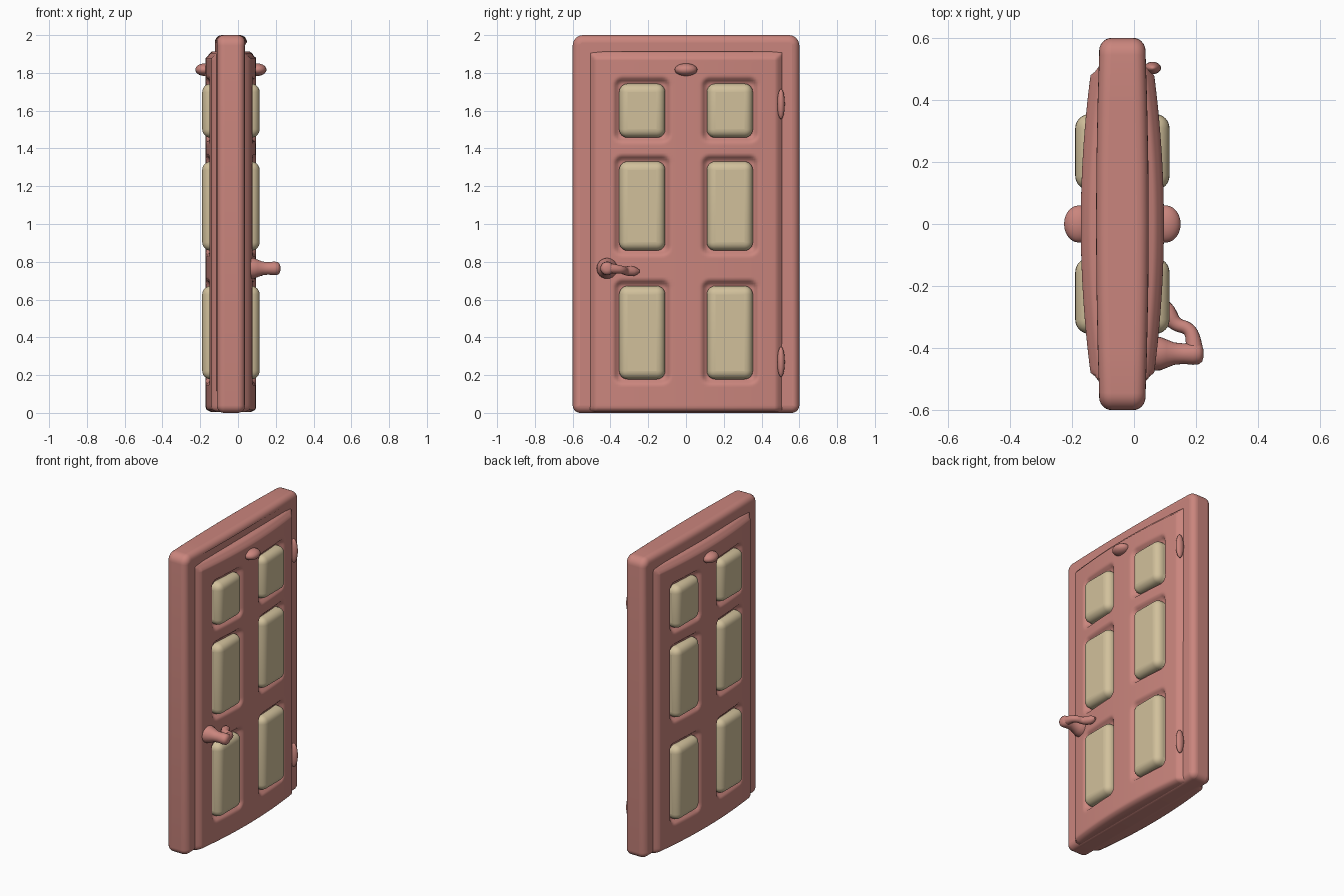
import bpy, bmesh, math
from mathutils import Matrix, Vector

if "Cube" in bpy.data.objects:
    bpy.data.objects.remove(bpy.data.objects["Cube"])

CX = -0.0375  # middle plane of the door thickness


def material(name, rgb):
    m = bpy.data.materials.new(name)
    m.diffuse_color = (*rgb, 1)
    m.use_nodes = True
    m.node_tree.nodes["Principled BSDF"].inputs["Base Color"].default_value = m.diffuse_color
    return m


PINK = material("dusty_pink", (0.59, 0.235, 0.205))
CREAM = material("cream_glass", (0.64, 0.53, 0.33))


def finish(name, bm, mat, angle=50):
    bmesh.ops.recalc_face_normals(bm, faces=bm.faces)
    me = bpy.data.meshes.new(name)
    bm.to_mesh(me)
    bm.free()
    me.materials.append(mat)
    me.shade_smooth()
    me.set_sharp_from_angle(angle=math.radians(angle))
    ob = bpy.data.objects.new(name, me)
    bpy.context.collection.objects.link(ob)
    return ob


def bevel(ob, width, segments):
    b = ob.modifiers.new("round", "BEVEL")
    b.width, b.segments = width, segments
    b.limit_method = "ANGLE"
    b.angle_limit = math.radians(50)


def ellipsoid(name, loc, radii):
    bm = bmesh.new()
    mat = Matrix.Translation(loc) @ Matrix.Diagonal((*radii, 1))
    bmesh.ops.create_uvsphere(bm, u_segments=24, v_segments=16, radius=1, matrix=mat)
    return finish(name, bm, PINK)


def smooth(t):
    t = max(0.0, min(1.0, t))
    return t * t * (3 - 2 * t)


# Frame: rounded outline, slightly thicker toward the middle
outline = []
for cy, cz, a0 in ((0.545, 0.04, -90), (0.545, 1.945, 0)):
    r = 0.04 if cz < 1 else 0.055
    cy = 0.6 - r
    outline += [(cy + r * math.cos(math.radians(a0 + k * 15)),
                 cz + r * math.sin(math.radians(a0 + k * 15))) for k in range(7)]
outline += [(y, 2.0) for y in (0.4, 0.2, 0.0)]
outline += [(-y, z) for y, z in reversed(outline[:-1])]
bm = bmesh.new()
rings = []
for s in (-1, 1):
    rings.append([bm.verts.new((CX + s * (0.073 + 0.012 * (1 - (y / 0.6) ** 2)), y, z))
                  for y, z in outline])
    bm.faces.new(rings[-1])
n = len(outline)
for i in range(n):
    j = (i + 1) % n
    bm.faces.new((rings[0][i], rings[0][j], rings[1][j], rings[1][i]))
bevel(finish("frame", bm, PINK), 0.038, 6)

# Window layout: centre height and half height of each row
ROWS = ((0.425, 0.247), (1.095, 0.236), (1.60, 0.143))
WY, WHY = 0.232, 0.122
LY, LZ = 0.515, 1.91


def rounded_rect(y, z, hy, hz, r):
    qy, qz = abs(y) - hy + r, abs(z) - hz + r
    return math.hypot(max(qy, 0), max(qz, 0)) + min(max(qy, qz), 0) - r


def leaf_half(y, z):
    h = 0.098 + 0.036 * (1 - (y / LY) ** 2)
    e = min(LY - abs(y), LZ - z)
    h -= 0.02 * (1 - smooth((e - 0.015) / 0.022))       # stepped border
    for cz, hz in ROWS:                                  # window recesses
        d = rounded_rect(abs(y) - WY, z - cz, WHY + 0.033, hz + 0.033, 0.05)
        h -= 0.03 * smooth(-d / 0.035)
    for edge, r in ((e, 0.015), (z, 0.03)):              # rounded rim
        if edge < r:
            h -= r - math.sqrt(max(0, r * r - (r - edge) ** 2))
    return h


# Door leaf: bulged sheet on both sides, joined along its rim
NY, NZ = 88, 160
bm = bmesh.new()
sheets = []
for s in (-1, 1):
    g = []
    for i in range(NY + 1):
        y = -LY + 2 * LY * i / NY
        g.append([bm.verts.new((CX + s * leaf_half(y, LZ * k / NZ), y, 0.004 + LZ * k / NZ))
                  for k in range(NZ + 1)])
    sheets.append(g)
    for i in range(NY):
        for k in range(NZ):
            bm.faces.new((g[i][k], g[i + 1][k], g[i + 1][k + 1], g[i][k + 1]))
rim = [(i, 0) for i in range(NY)] + [(NY, k) for k in range(NZ)]
rim += [(i, NZ) for i in range(NY, 0, -1)] + [(0, k) for k in range(NZ, 0, -1)]
for (a, b), (c, d) in zip(rim, rim[1:] + rim[:1]):
    bm.faces.new((sheets[0][a][b], sheets[0][c][d], sheets[1][c][d], sheets[1][a][b]))
finish("door_leaf", bm, PINK)

# Pillow-shaped windows passing through the leaf
for cz, hz in ROWS:
    for s in (-1, 1):
        bm = bmesh.new()
        m = Matrix.Translation((CX, s * WY, cz)) @ Matrix.Diagonal((0.304, 2 * WHY, 2 * hz, 1))
        bmesh.ops.create_cube(bm, size=1, matrix=m)
        bevel(finish("window", bm, CREAM), 0.045, 6)

# Knockers on both sides and hinges on the handle side
for s in (-1, 1):
    ellipsoid("knocker", (CX + s * 0.14, 0, 1.817), (0.048, 0.06, 0.033))
for z in (0.27, 1.635):
    ellipsoid("hinge", (0.06, 0.503, z), (0.027, 0.02, 0.08))

# Handle post: lathed around the x axis
profile = [(0.05, 0.056), (0.085, 0.054), (0.105, 0.046), (0.13, 0.036), (0.16, 0.033),
           (0.19, 0.036), (0.21, 0.034), (0.22, 0.025), (0.224, 0.012)]
bm = bmesh.new()
SEG = 24
loops = []
for x, r in profile:
    loops.append([bm.verts.new((x, -0.418 + r * math.cos(2 * math.pi * k / SEG),
                                0.765 + r * math.sin(2 * math.pi * k / SEG))) for k in range(SEG)])
for a, b in zip(loops, loops[1:]):
    for k in range(SEG):
        j = (k + 1) % SEG
        bm.faces.new((a[k], a[j], b[j], b[k]))
bm.faces.new(loops[0])
bm.faces.new(loops[-1])
finish("handle_post", bm, PINK)

# Handle lever: tapered tube curling back to the door
cu = bpy.data.curves.new("handle_lever", "CURVE")
cu.dimensions = "3D"
cu.bevel_depth, cu.bevel_resolution = 0.026, 5
cu.use_fill_caps = True
path = [(0.195, -0.41, 0.765, 1.1), (0.192, -0.365, 0.762, 0.9), (0.175, -0.335, 0.757, 0.8),
        (0.135, -0.325, 0.753, 0.85), (0.112, -0.295, 0.75, 1.1), (0.103, -0.265, 0.75, 0.9),
        (0.10, -0.247, 0.75, 0.3)]
sp = cu.splines.new("NURBS")
sp.points.add(len(path) - 1)
for p, (x, y, z, r) in zip(sp.points, path):
    p.co, p.radius = (x, y, z, 1), r
sp.use_endpoint_u = True
sp.order_u = 3
sp.use_smooth = True
cu.materials.append(PINK)
bpy.context.collection.objects.link(bpy.data.objects.new("handle_lever", cu))
